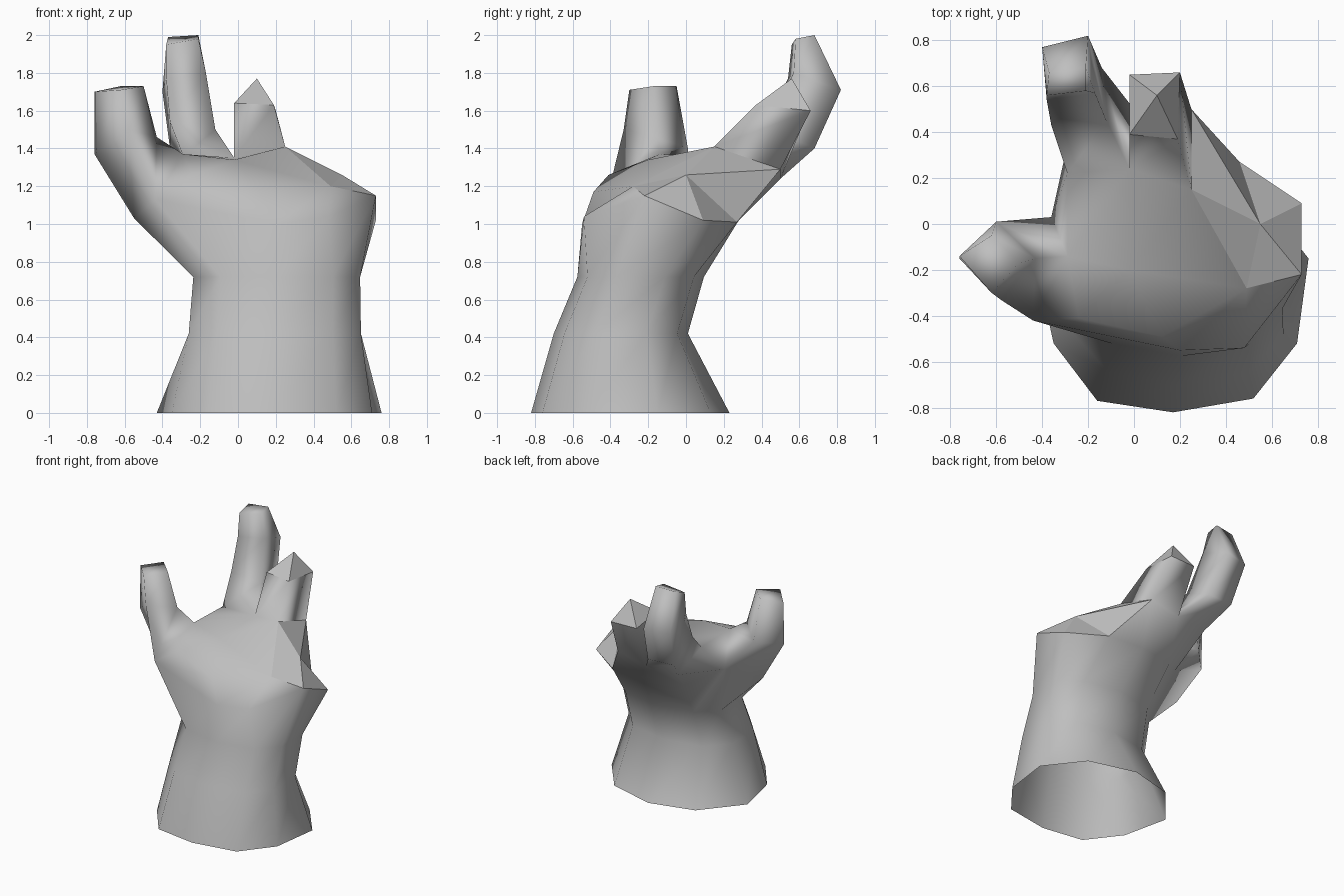
import bpy, bmesh, math

if "Cube" in bpy.data.objects:
    bpy.data.objects.remove(bpy.data.objects["Cube"])

mat = bpy.data.materials.new("stone_grey")
mat.diffuse_color = (0.52, 0.52, 0.52, 1)
mat.use_nodes = True
mat.node_tree.nodes["Principled BSDF"].inputs["Base Color"].default_value = mat.diffuse_color

bm = bmesh.new()


def pts(*coords):
    return [bm.verts.new(c) for c in coords]


def face(*vs, smooth=True):
    f = bm.faces.new(vs)
    f.smooth = smooth
    return f


def bridge(a, b):
    for i in range(len(a)):
        j = (i + 1) % len(a)
        face(a[i], a[j], b[j], b[i])


def rounded(t):
    # squarer than a plain ellipse
    return math.copysign(abs(t) ** .82, t)


def ellipse(z, cx, cy, rx, ry, n=10):
    angs = [math.radians(-90 + 360 / n * k) for k in range(n)]
    return pts(*[(cx + rx * rounded(math.cos(a)), cy + ry * rounded(math.sin(a)), z)
                 for a in angs])


def finger(base, *rings):
    # loft from a base loop through the given rings, return the last ring
    for r in rings:
        r = pts(*r)
        bridge(base, r)
        base = r
    return base


# Wrist: open tube of ten sides
cuff = [(.17, -.82), (.52, -.76), (.71, -.52), (.76, -.15), (.54, .13),
        (.17, .23), (-.18, .14), (-.43, -.16), (-.35, -.52), (-.16, -.77)]
wrist = [pts(*[(x, y, 0) for x, y in cuff]),
         ellipse(.42, .195, -.345, .475, .355),
         ellipse(.72, .205, -.24, .46, .335)]

# Hand: loop around the widest part of the palm
knuckle = pts((.20, -.55, 1.0), (.48, -.54, 1.04), (.73, -.22, 1.15), (.73, .09, 1.02),
              (.46, .27, 1.01), (.15, .28, 1.02), (-.14, .23, 1.02), (-.36, .03, 1.13),
              (-.55, -.18, 1.03), (-.44, -.42, 1.13))
loops = wrist + [knuckle]
for a, b in zip(loops, loops[1:]):
    bridge(a, b)
k = knuckle

# Hand: points on the upper surface, then on the underside of the finger roots
front, mid, thumb_in, muscle = pts((.12, -.49, 1.17), (-.02, -.2, 1.34),
                                   (-.29, -.14, 1.37), (-.24, -.41, 1.26))
index_l, web, cut_c, cut_b = pts((-.29, .22, 1.36), (-.02, .24, 1.35),
                                 (.25, .15, 1.41), (.49, -.28, 1.2))
under_l, under_m, cut_d = pts((-.26, .48, 1.23), (.0, .5, 1.24), (.25, .5, 1.29))
for f in [(k[0], k[1], cut_b, front), (k[1], k[2], cut_b), (k[9], k[0], front, muscle),
          (muscle, front, mid), (muscle, mid, thumb_in), (k[9], muscle, thumb_in),
          (front, cut_b, mid), (mid, cut_b, cut_c), (mid, cut_c, web),
          (thumb_in, mid, web, index_l), (k[7], thumb_in, index_l),
          (k[7], index_l, under_l, k[6]), (k[6], under_l, under_m, k[5]),
          (k[5], under_m, cut_d, k[4])]:
    face(*f)

# Broken edge: flat facets around one inner point
chip, = pts((.55, .0, 1.26))
rim = [cut_b, k[2], k[3], k[4], cut_d, cut_c]
for i in range(6):
    face(rim[i], rim[(i + 1) % 6], chip, smooth=False)

# Thumb
tip = finger([k[8], k[7], thumb_in, k[9]][::-1],
             [(-.58, -.33, 1.50), (-.43, -.15, 1.46), (-.60, .01, 1.40), (-.76, -.15, 1.37)],
             [(-.62, -.30, 1.71), (-.50, -.17, 1.73), (-.62, -.05, 1.73), (-.76, -.14, 1.70)])
face(*tip)

# Index finger
tip = finger([index_l, web, under_m, under_l],
             [(-.36, .43, 1.54), (-.12, .45, 1.50), (-.14, .68, 1.40), (-.36, .66, 1.40)],
             [(-.38, .54, 1.77), (-.17, .57, 1.80), (-.20, .82, 1.71), (-.40, .77, 1.70)],
             [(-.38, .56, 1.95), (-.21, .58, 1.98), (-.21, .68, 2.0), (-.37, .66, 1.99)])
face(*tip)

# Broken middle finger with a pointed stump
stump = finger([web, cut_c, cut_d, under_m],
               [(-.02, .39, 1.64), (.19, .37, 1.63), (.20, .66, 1.60), (-.02, .65, 1.60)])
peak, = pts((.10, .56, 1.77))
for i in range(4):
    face(stump[i], stump[(i + 1) % 4], peak, smooth=False)

# Smooth surface all round; only the broken facets stay flat
bmesh.ops.recalc_face_normals(bm, faces=bm.faces)

me = bpy.data.meshes.new("broken_hand")
bm.to_mesh(me)
bm.free()
me.materials.append(mat)
obj = bpy.data.objects.new("broken_hand", me)
bpy.context.collection.objects.link(obj)
